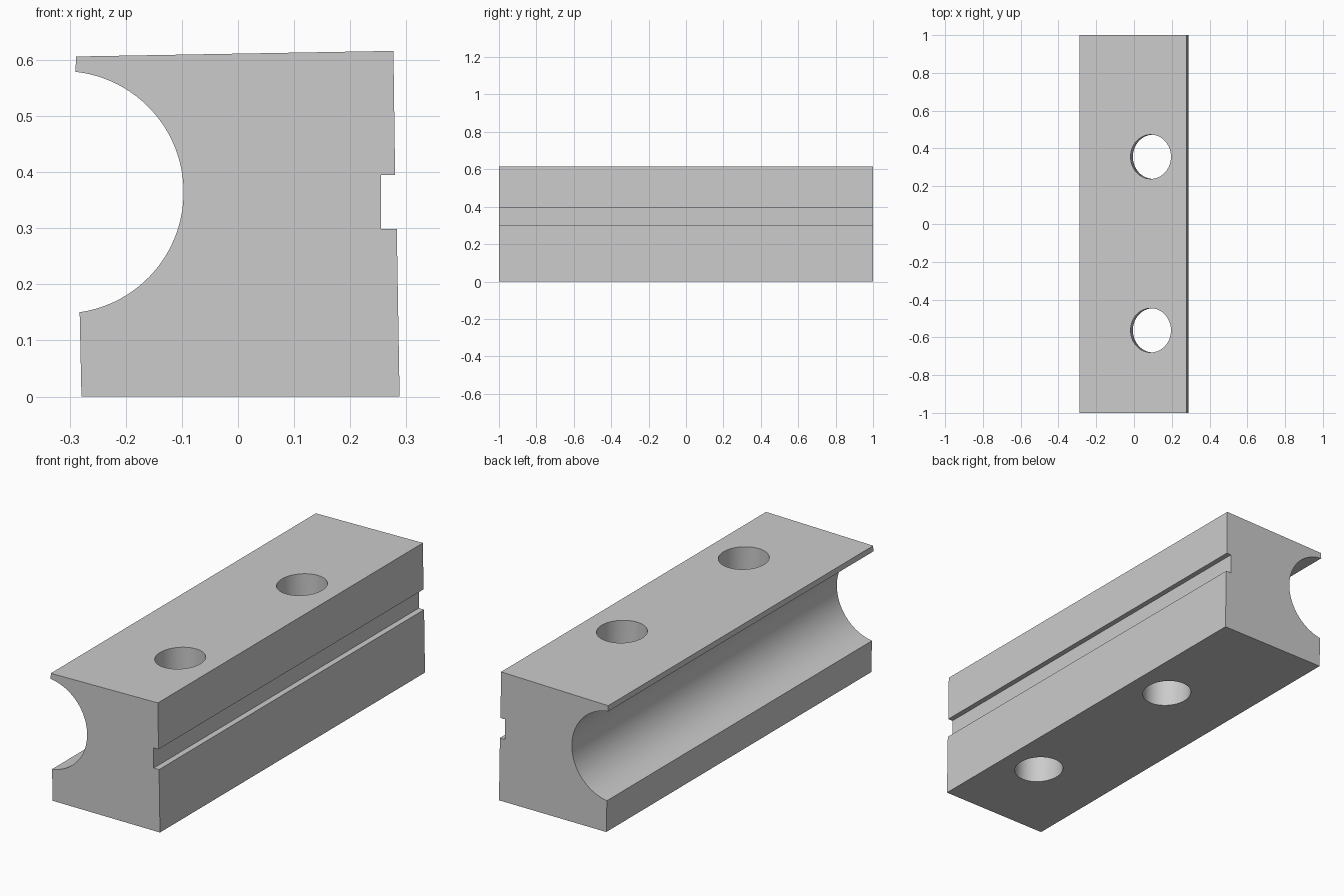
import bpy, bmesh, math
from mathutils import Matrix

cube = bpy.data.objects.get("Cube")
if cube:
    bpy.data.objects.remove(cube, do_unlink=True)

grey = bpy.data.materials.new("plain_grey")
grey.use_nodes = True
colour = (0.6, 0.6, 0.6, 1)
grey.diffuse_color = colour
grey.node_tree.nodes["Principled BSDF"].inputs["Base Color"].default_value = colour


def add_object(name, bm):
    bmesh.ops.recalc_face_normals(bm, faces=bm.faces)
    mesh = bpy.data.meshes.new(name)
    bm.to_mesh(mesh)
    bm.free()
    mesh.materials.append(grey)
    obj = bpy.data.objects.new(name, mesh)
    bpy.context.collection.objects.link(obj)
    return obj


# Block cross-section: leaning sides, slot on the right, round channel on the left
profile = [(-0.279, 0), (0.288, 0), (0.283, 0.299), (0.255, 0.299),
           (0.255, 0.395), (0.280, 0.395), (0.277, 0.616), (-0.289, 0.606)]
radius, centre_x, centre_z, steps = 0.216, -0.313, 0.364, 48
start, end = math.radians(83.7), math.radians(-81.8)
for i in range(steps + 1):
    a = start + (end - start) * i / steps
    profile.append((centre_x + radius * math.cos(a), centre_z + radius * math.sin(a)))

bm = bmesh.new()
face = bm.faces.new([bm.verts.new((x, -1, z)) for x, z in profile])
swept = bmesh.ops.extrude_face_region(bm, geom=[face])
bmesh.ops.translate(bm, vec=(0, 2, 0),
                    verts=[v for v in swept["geom"] if isinstance(v, bmesh.types.BMVert)])
block = add_object("channel_block", bm)

# Slightly tilted oval bolt holes through the block
for name, y in (("front_hole_cutter", -0.563), ("back_hole_cutter", 0.356)):
    bm = bmesh.new()
    bmesh.ops.create_cone(bm, cap_ends=True, segments=64, radius1=1, radius2=1, depth=1)
    bmesh.ops.scale(bm, vec=(0.107, 0.117, 1), verts=bm.verts)
    lean = Matrix.Identity(4)
    lean[0][2] = -0.02
    bmesh.ops.transform(bm, matrix=Matrix.Translation((0.095, y, 0.306)) @ lean, verts=bm.verts)
    cutter = add_object(name, bm)
    cutter.hide_render = True
    cutter.hide_viewport = True
    cut = block.modifiers.new(name, "BOOLEAN")
    cut.operation = "DIFFERENCE"
    cut.solver = "EXACT"
    cut.object = cutter

# Apply the cuts and drop the helpers
bpy.ops.object.select_all(action="DESELECT")
bpy.context.view_layer.objects.active = block
block.select_set(True)
for modifier in list(block.modifiers):
    helper = modifier.object
    bpy.ops.object.modifier_apply(modifier=modifier.name)
    bpy.data.objects.remove(helper, do_unlink=True)

bpy.ops.object.shade_smooth_by_angle(angle=math.radians(30))
